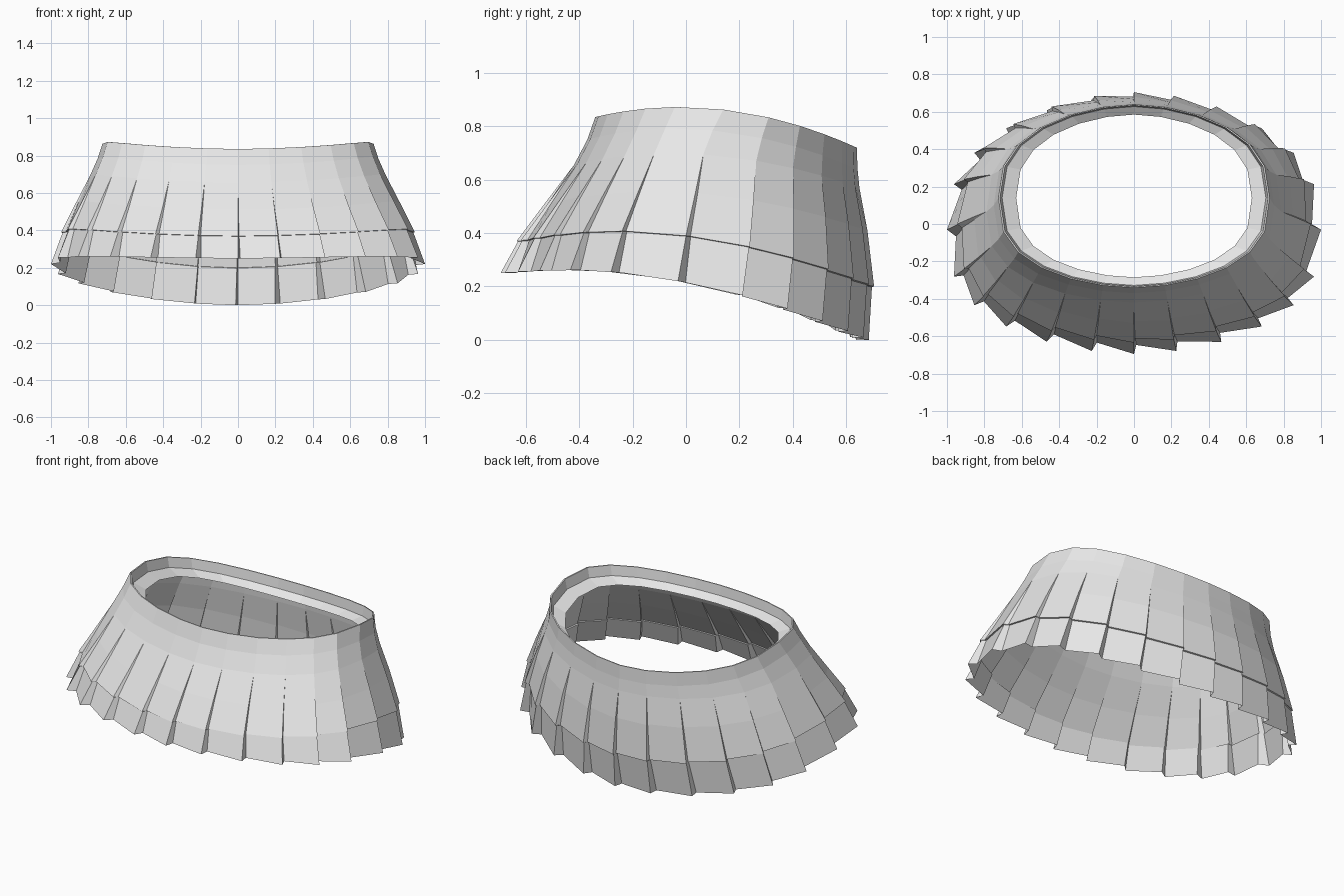
import bpy, bmesh, math

if "Cube" in bpy.data.objects:
    bpy.data.objects.remove(bpy.data.objects["Cube"])

PLEATS = 24
STEP = 2 * math.pi / PLEATS
fabric = bpy.data.materials.new("light_grey_fabric")
fabric.diffuse_color = (0.8, 0.8, 0.8, 1)
fabric.use_nodes = True
fabric.node_tree.nodes["Principled BSDF"].inputs["Base Color"].default_value = fabric.diffuse_color

# Each ring: front y, side y, back y, half width, height at front, side, back, fold depth
WAIST = (-0.34, 0.14, 0.64, 0.725, 0.835, 0.863, 0.72, 0)
YOKE = (-0.37, 0.10, 0.643, 0.75, 0.75, 0.785, 0.64, 0)
FOLD_TOP = (-0.42, 0.065, 0.65, 0.79, 0.655, 0.695, 0.57, 0)
MIDDLE = (-0.53, 0.035, 0.68, 0.865, 0.51, 0.55, 0.41, 0.012)
CREASE = (-0.635, 0.0, 0.705, 0.945, 0.37, 0.39, 0.20, 0.024)
HEM_TOP = (-0.63, 0.0, 0.697, 0.938, 0.368, 0.388, 0.198, 0.026)
HEM = (-0.695, -0.03, 0.685, 1.0, 0.25, 0.22, 0.0, 0.048)


def ring_point(ring, angle, inset_x=0.0, inset_y=0.0, drop=0.0):
    """Point on a slightly squared oval, angle 0 at the front, turning to +x."""
    front, side, back, half, zf, zs, zb, _ = ring
    c, s = math.cos(angle), math.sin(angle)
    along = math.copysign(abs(c) ** (0.72 if c > 0 else 0.8), c)
    across = math.copysign(abs(s) ** 1.1, s)
    x = (half - inset_x) * across
    reach = side - front if c > 0 else back - side
    y = side - (reach - inset_y) * along
    z = zs + along * (zf - zb) / 2 + along ** 2 * ((zf + zb) / 2 - zs)
    return x, y, z - drop


def loft(name, rows):
    """Join closed rows of points with quads."""
    bm = bmesh.new()
    verts = [[bm.verts.new(p) for p in row] for row in rows]
    for a, b in zip(verts, verts[1:]):
        n = len(a)
        for i in range(n):
            j = (i + 1) % n
            bm.faces.new((a[i], b[i], b[j], a[j]))
    bmesh.ops.remove_doubles(bm, verts=bm.verts, dist=0.0002)
    mesh = bpy.data.meshes.new(name)
    bm.to_mesh(mesh)
    bm.free()
    mesh.materials.append(fabric)
    obj = bpy.data.objects.new(name, mesh)
    bpy.context.collection.objects.link(obj)
    return obj


def pleat_row(ring):
    """Each panel swings outward, then steps back in at the fold."""
    depth = ring[7]
    row = []
    for i in range(PLEATS):
        row.append(ring_point(ring, i * STEP + 0.4 * depth, depth, depth))
        row.append(ring_point(ring, (i + 1) * STEP))
    return row


def plain_row(ring, inset_x=0.0, inset_y=0.0, drop=0.0):
    return [ring_point(ring, i * STEP, inset_x, inset_y, drop) for i in range(PLEATS)]


# Waistband with an inner wall and a sloping inner ledge
loft("waistband", [
    plain_row(WAIST, 0.095, 0.055, 0.09),
    plain_row(WAIST, 0.020, 0.012, 0.06),
    plain_row(WAIST, 0.008, 0.006),
    plain_row(WAIST),
    plain_row(YOKE),
    plain_row(FOLD_TOP),
])

# Pleated skirt below the yoke, with a small lip above the hem flounce
loft("pleats", [pleat_row(r) for r in (FOLD_TOP, MIDDLE, CREASE, HEM_TOP, HEM)])
